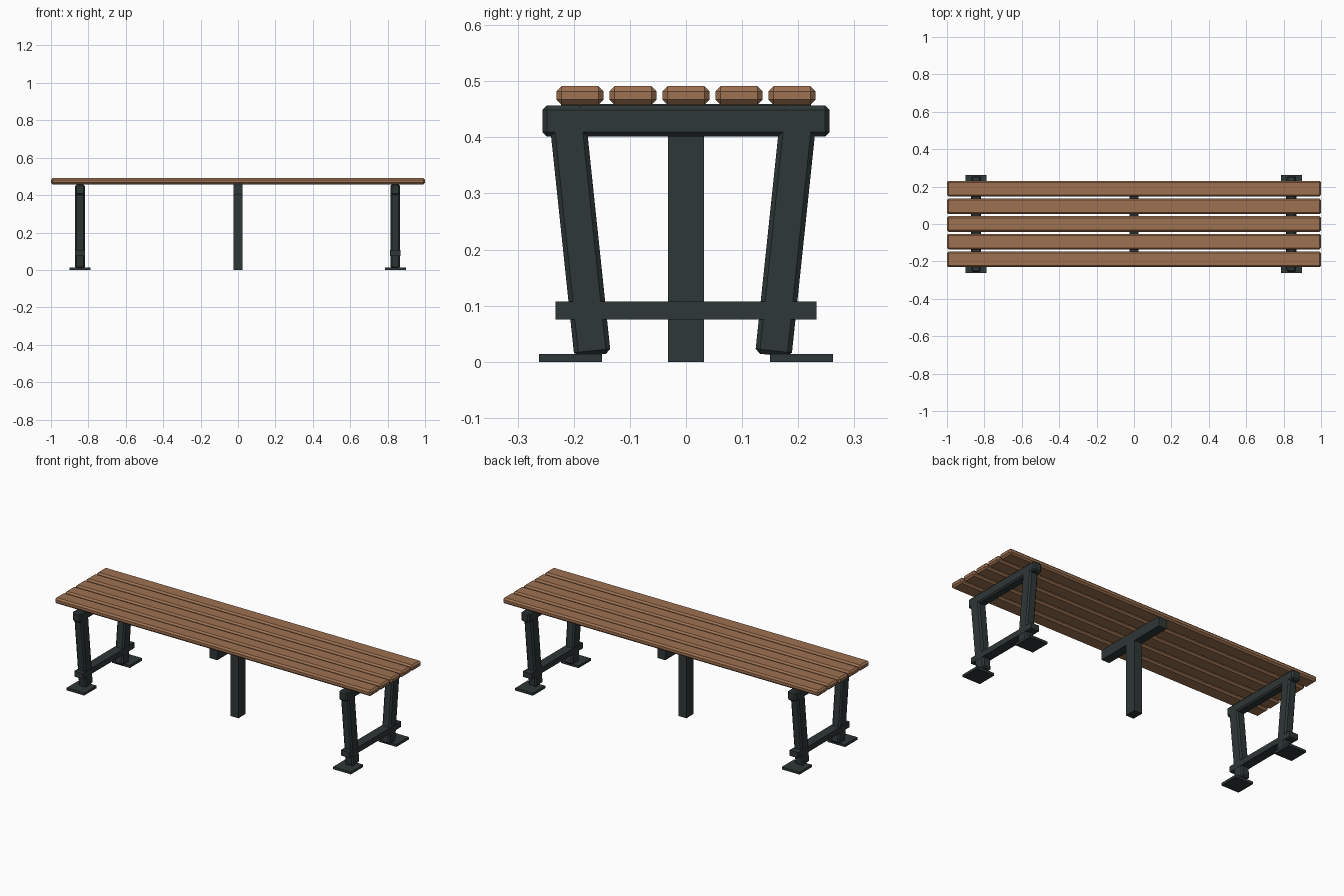
import bpy, bmesh
from mathutils import Matrix, Vector

if "Cube" in bpy.data.objects:
    bpy.data.objects.remove(bpy.data.objects["Cube"])


def material(name, rgb):
    m = bpy.data.materials.new(name)
    m.diffuse_color = (*rgb, 1)
    m.use_nodes = True
    m.node_tree.nodes["Principled BSDF"].inputs["Base Color"].default_value = m.diffuse_color
    return m


WOOD = material("warm_wood", (0.34, 0.165, 0.082))
METAL = material("dark_metal", (0.028, 0.038, 0.038))


def box(name, center, size, mat, chamfer=0.0, tilt=0.0):
    """Flat-shaded box, optionally chamfered and tilted around x."""
    bm = bmesh.new()
    bmesh.ops.create_cube(bm, size=1)
    bmesh.ops.scale(bm, vec=Vector(size), verts=bm.verts)
    if chamfer:
        bmesh.ops.bevel(bm, geom=bm.edges[:], offset=chamfer, segments=1,
                        profile=0.5, affect='EDGES')
    bmesh.ops.transform(bm, matrix=Matrix.Rotation(tilt, 4, 'X'), verts=bm.verts)
    me = bpy.data.meshes.new(name)
    bm.to_mesh(me)
    bm.free()
    me.materials.append(mat)
    ob = bpy.data.objects.new(name, me)
    ob.location = center
    bpy.context.collection.objects.link(ob)
    return ob


# Seat slats
for i in range(5):
    box(f"seat_slat_{i + 1}", (0, (i - 2) * 0.0945, 0.4745),
        (2.0, 0.084, 0.033), WOOD, 0.009)

# End frames: top beam, splayed legs, stretcher, foot plates
for side, x in (("left", -0.845), ("right", 0.841)):
    box(f"{side}_top_beam", (x, 0, 0.429), (0.052, 0.512, 0.055), METAL, 0.008)
    box(f"{side}_stretcher", (x, 0, 0.091), (0.054, 0.466, 0.032), METAL)
    for end, s, y in (("front", -1, -0.19), ("back", 1, 0.179)):
        box(f"{side}_{end}_leg", (x, y, 0.233), (0.052, 0.065, 0.445),
            METAL, 0.008, -s * 0.105)
        box(f"{side}_{end}_foot_plate", (x, s * 0.206, 0.007),
            (0.112, 0.112, 0.014), METAL)

# Centre support: post and cross beam
box("centre_post", (0, 0, 0.215), (0.05, 0.065, 0.43), METAL)
box("centre_beam", (0, 0, 0.432), (0.05, 0.445, 0.055), METAL)
